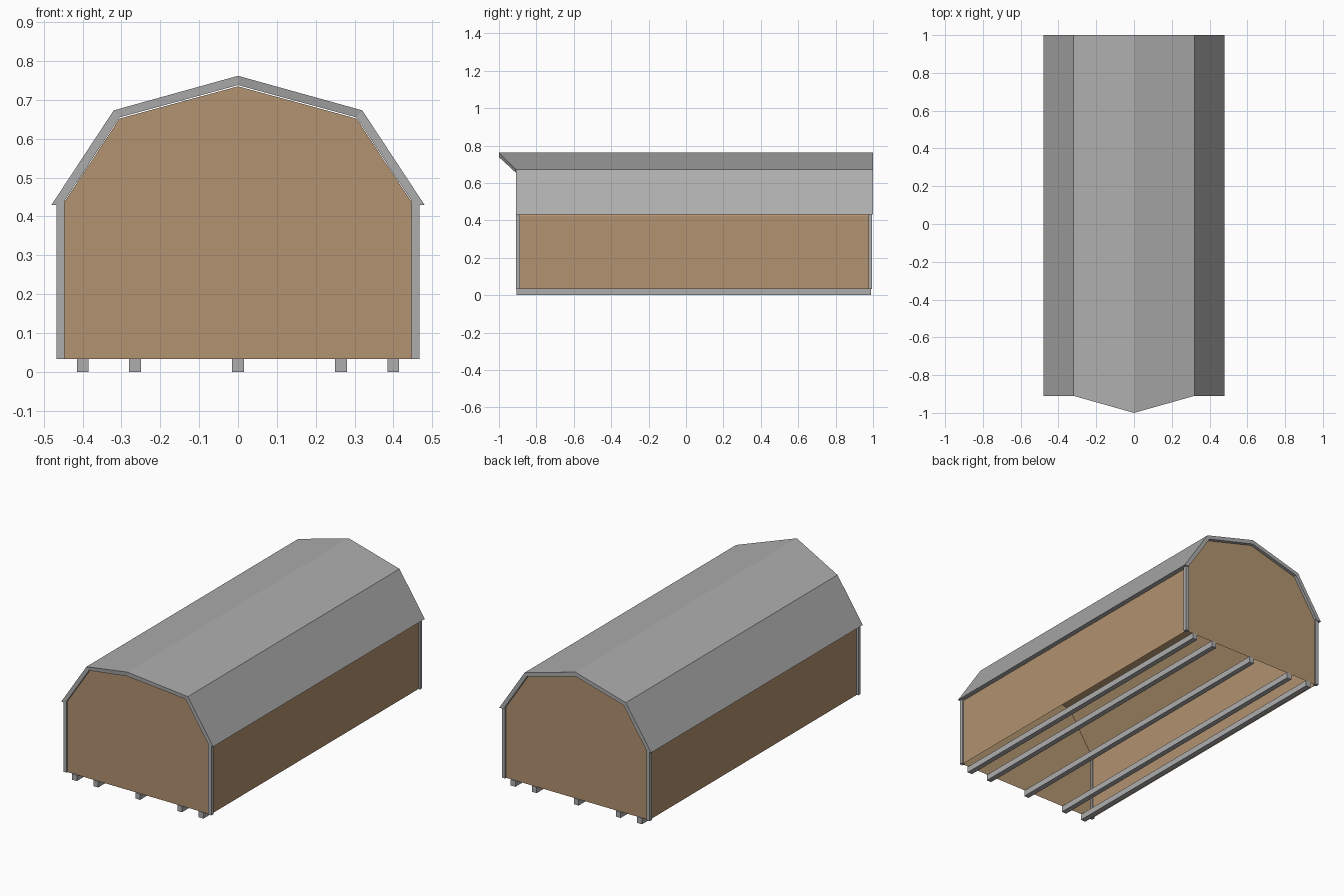
import bpy

if "Cube" in bpy.data.objects:
    bpy.data.objects.remove(bpy.data.objects["Cube"])


def material(name, color):
    m = bpy.data.materials.new(name)
    m.diffuse_color = (*color, 1)
    m.use_nodes = True
    m.node_tree.nodes["Principled BSDF"].inputs["Base Color"].default_value = m.diffuse_color
    return m


GREY = material("grey metal", (0.42, 0.42, 0.42))
BROWN = material("brown siding", (0.445, 0.29, 0.16))


def mesh_object(name, verts, faces, mat):
    me = bpy.data.meshes.new(name)
    me.from_pydata(verts, [], faces)
    me.materials.append(mat)
    ob = bpy.data.objects.new(name, me)
    bpy.context.collection.objects.link(ob)
    return ob


def box(name, x0, x1, y0, y1, z0, z1, mat):
    v = [(x, y, z) for x in (x0, x1) for y in (y0, y1) for z in (z0, z1)]
    f = [(0, 1, 3, 2), (4, 6, 7, 5), (0, 4, 5, 1), (2, 3, 7, 6), (0, 2, 6, 4), (1, 5, 7, 3)]
    return mesh_object(name, v, f, mat)


def mirrored(half):
    """Full profile from right eave over the ridge to left eave; last point is the ridge."""
    return half + [(-x, z) for x, z in half[-2::-1]]


# Barn body: gambrel shell with two gables and an open underside
prof = mirrored([(0.457, 0.033), (0.457, 0.422), (0.305, 0.652), (0, 0.735)])
n = len(prof)
verts = [(x, y, z) for y in (-0.90, 0.985) for x, z in prof]
faces = [tuple(range(n))[::-1], tuple(range(n, 2 * n))]
faces += [(i, i + 1, n + i + 1, n + i) for i in range(n - 1)]
# front winding faces -y, back faces +y
faces[0], faces[1] = faces[0], faces[1]
mesh_object("barn_body", verts, faces, BROWN)

# Roof: thick gambrel shell whose front ridge juts forward as a pointed hood
outer = mirrored([(0.48, 0.43), (0.32, 0.673), (0, 0.762)])
inner = mirrored([(0.4535, 0.43), (0.305, 0.655), (0, 0.738)])
front = [-0.91, -0.91, -1.0, -0.91, -0.91]
m = len(outer)
verts = [(x, y, z) for (x, z), y in zip(outer, front)]
verts += [(x, 1.0, z) for x, z in outer]
verts += [(x, y, z) for (x, z), y in zip(inner, front)]
verts += [(x, 1.0, z) for x, z in inner]
faces = []
for i in range(m - 1):
    j = i + 1
    faces += [(i, m + i, m + j, j),                          # outside
              (2 * m + i, 2 * m + j, 3 * m + j, 3 * m + i),  # inside
              (i, j, 2 * m + j, 2 * m + i),                  # front edge
              (m + i, 3 * m + i, 3 * m + j, m + j)]          # back edge
faces += [(0, 2 * m, 3 * m, m), (m - 1, 2 * m - 1, 4 * m - 1, 3 * m - 1)]
roof = mesh_object("roof", verts, faces, GREY)

# Consistent outward normals
import bmesh
for name in ("roof", "barn_body"):
    me = bpy.data.objects[name].data
    bm = bmesh.new()
    bm.from_mesh(me)
    bmesh.ops.recalc_face_normals(bm, faces=bm.faces)
    bm.to_mesh(me)
    bm.free()

# Corner trim posts
for sx, side in ((1, "right"), (-1, "left")):
    xa, xb = sorted((sx * 0.447, sx * 0.467))
    box("front_corner_trim_" + side, xa, xb, -0.908, -0.888, 0.033, 0.44, GREY)
    box("back_corner_trim_" + side, xa, xb, 0.975, 0.995, 0.033, 0.44, GREY)

# Floor skids
for k, x in enumerate((-0.4, -0.265, 0, 0.265, 0.4)):
    box(f"skid_{k + 1}", x - 0.015, x + 0.015, -0.905, 0.99, 0, 0.034, GREY)
